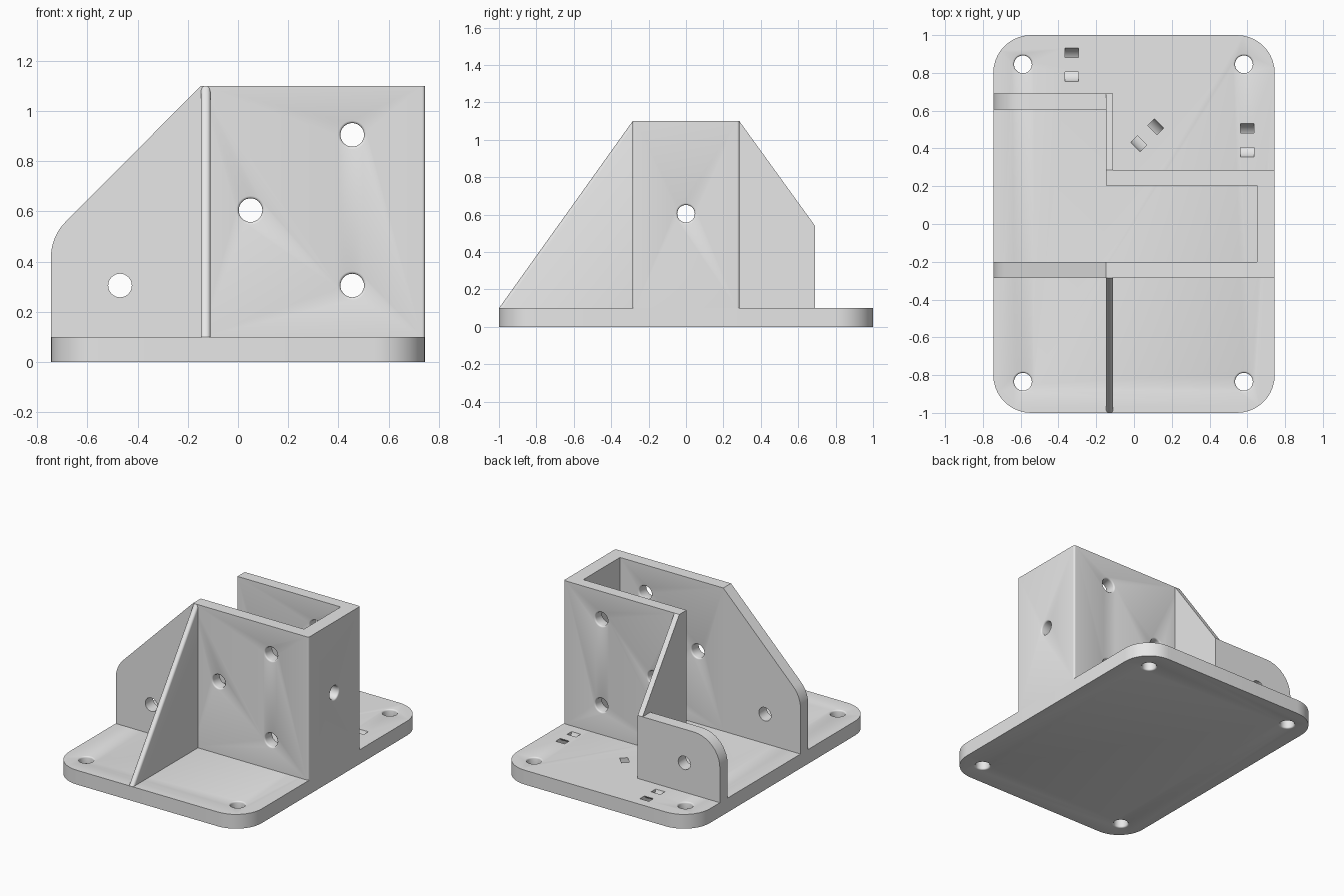
import bpy, bmesh, math
from mathutils import Vector, Matrix

cube = bpy.data.objects.get("Cube")
if cube:
    bpy.data.objects.remove(cube, do_unlink=True)

grey = bpy.data.materials.new("light_grey")
grey.use_nodes = True
colour = (0.8, 0.8, 0.8, 1)
grey.diffuse_color = colour
grey.node_tree.nodes["Principled BSDF"].inputs["Base Color"].default_value = colour

# Main sizes
HX, HY, FLOOR, TOP = 0.745, 1.0, 0.1, 1.1
FRONT, FRONT_IN, BACK_IN, BACK = -0.285, -0.2, 0.205, 0.285
RIB_X0, RIB_X1 = -0.148, -0.11
FLANGE_IN, FLANGE_OUT, FLANGE_TOP = 0.605, 0.69, 0.54
HOLE = 0.047


def fillet(points, steps=10):
    """Round each (a, b, radius) corner of a closed outline."""
    out = []
    for i, (a, b, r) in enumerate(points):
        p = Vector((a, b))
        if not r:
            out.append(p)
            continue
        d0 = (Vector(points[i - 1][:2]) - p).normalized()
        d1 = (Vector(points[(i + 1) % len(points)][:2]) - p).normalized()
        half = d0.angle(d1) / 2
        centre = p + (d0 + d1).normalized() * r / math.sin(half)
        v0 = p + d0 * r / math.tan(half) - centre
        v1 = p + d1 * r / math.tan(half) - centre
        for k in range(steps + 1):
            t = k / steps
            mix = v0.lerp(v1, 0.5).normalized() if t == 0.5 else None
            ang = v0.angle(v1)
            v = (v0 * math.sin((1 - t) * ang) + v1 * math.sin(t * ang)) / math.sin(ang)
            out.append(centre + (mix * r if mix else v))
    return out


def place(axis, a, b, t):
    """Outline coordinates a, b and depth t, for extrusion along axis."""
    return {"x": (t, a, b), "y": (a, t, b), "z": (a, b, t)}[axis]


def finish(name, bm):
    bmesh.ops.recalc_face_normals(bm, faces=bm.faces)
    mesh = bpy.data.meshes.new(name)
    bm.to_mesh(mesh)
    bm.free()
    mesh.materials.append(grey)
    obj = bpy.data.objects.new(name, mesh)
    bpy.context.collection.objects.link(obj)
    return obj


def prism(name, points, axis, lo, hi, bevel_rule=None, bevel=0.0):
    bm = bmesh.new()
    outline = fillet(points)
    rings = [[bm.verts.new(place(axis, p.x, p.y, t)) for p in outline] for t in (lo, hi)]
    bm.faces.new(rings[0])
    bm.faces.new(rings[1])
    n = len(outline)
    for i in range(n):
        j = (i + 1) % n
        bm.faces.new((rings[0][i], rings[0][j], rings[1][j], rings[1][i]))
    if bevel_rule:
        edges = [e for e in bm.edges if bevel_rule(*(v.co for v in e.verts))]
        bmesh.ops.bevel(bm, geom=edges, offset=bevel, segments=4, profile=0.5,
                        affect='EDGES', clamp_overlap=True)
    return finish(name, bm)


def drill(axis, a, b, lo, hi, lip=0.01, sides=32):
    """Hole cutter with softly flared rims."""
    rim = [(lip * (1 - math.cos(q)), lip * (1 - math.sin(q)))
           for q in (math.radians(30 * k) for k in range(4))] if lip else []
    profile = [(lo - 0.02, HOLE + lip)] + [(lo + d, HOLE + f) for d, f in rim]
    profile += [(hi - d, HOLE + f) for d, f in reversed(rim)] + [(hi + 0.02, HOLE + lip)]
    bm = bmesh.new()
    rings = []
    for t, r in profile:
        rings.append([bm.verts.new(place(axis, a + r * math.cos(math.tau * k / sides),
                                         b + r * math.sin(math.tau * k / sides), t))
                      for k in range(sides)])
    for r0, r1 in zip(rings, rings[1:]):
        for k in range(sides):
            m = (k + 1) % sides
            bm.faces.new((r0[k], r0[m], r1[m], r1[k]))
    bm.faces.new(rings[0])
    bm.faces.new(rings[-1])
    return finish("hole_cutter", bm)


def tie_cutter(x, y, turn):
    """Curved tunnel that opens as two small slots in the floor."""
    arc = [math.pi * k / 16 for k in range(17)]
    outline = [(-r * math.cos(q), -r * math.sin(q), 0)
               for r, qs in ((0.09, arc), (0.042, arc[::-1])) for q in qs]
    obj = prism("tie_cutter", outline, "x", -0.035, 0.035)
    obj.data.transform(Matrix.Translation((x, y, FLOOR + 0.018)) @ Matrix.Rotation(turn, 4, 'Z'))
    return obj


def cut(obj, cutters):
    bpy.context.view_layer.objects.active = obj
    for c in cutters:
        mod = obj.modifiers.new("cut", 'BOOLEAN')
        mod.operation, mod.solver, mod.object = 'DIFFERENCE', 'EXACT', c
        bpy.ops.object.modifier_apply(modifier=mod.name)
        bpy.data.objects.remove(c, do_unlink=True)


# Base plate with a rounded lower rim, screw holes and tie slots
base = prism("base_plate", [(x, y, 0.2) for x, y in ((-HX, -HY), (HX, -HY), (HX, HY), (-HX, HY))],
             "z", 0, FLOOR, lambda p, q: p.z < 0.01 and q.z < 0.01, 0.02)
cut(base, [drill("z", x, y, 0, FLOOR) for x in (-0.588, 0.582) for y in (-0.835, 0.845)]
    + [tie_cutter(-0.33, 0.843, 0), tie_cutter(0.6, 0.443, 0),
       tie_cutter(0.07, 0.47, math.radians(-45))])

# Three-sided upright channel
channel = prism("channel_walls", [
    (RIB_X0, FRONT, 0), (HX, FRONT, 0.012), (HX, BACK, 0.012), (RIB_X0, BACK, 0.012),
    (RIB_X0, BACK_IN, 0), (0.65, BACK_IN, 0), (0.65, FRONT_IN, 0), (RIB_X0, FRONT_IN, 0)],
    "z", FLOOR, TOP)
cut(channel, [drill("y", x, z, lo, hi) for lo, hi in ((FRONT, FRONT_IN), (BACK_IN, BACK))
              for x, z in ((0.455, 0.905), (0.05, 0.605), (0.455, 0.305))]
    + [drill("x", 0, 0.605, 0.65, HX)])

# Sloping extension of the front wall
wing = prism("front_wall_wing", [(-HX, FLOOR, 0), (RIB_X0, FLOOR, 0), (RIB_X0, TOP, 0),
                                 (-HX, 0.5, 0.2)], "y", FRONT, FRONT_IN)
cut(wing, [drill("y", -0.47, 0.305, FRONT, FRONT_IN, 0)])

# Low flange at the back
flange = prism("back_flange", [(-HX, FLOOR, 0), (RIB_X0, FLOOR, 0), (RIB_X0, FLANGE_TOP, 0),
                               (-HX, FLANGE_TOP, 0.2)], "y", FLANGE_IN, FLANGE_OUT)
cut(flange, [drill("y", -0.47, 0.305, FLANGE_IN, FLANGE_OUT, 0)])

# Bracing ribs: the front one has a rounded sloping edge
front_rib = prism("front_rib", [(-HY, FLOOR, 0), (FRONT, FLOOR, 0), (FRONT, TOP, 0)],
                  "x", RIB_X0, RIB_X1,
                  lambda p, q: abs(p.z - q.z) > 0.5 and abs(p.y - q.y) > 0.5, 0.016)
back_rib = prism("back_rib", [(BACK - 0.02, FLOOR, 0), (FLANGE_OUT, FLOOR, 0),
                              (FLANGE_OUT, FLANGE_TOP, 0), (BACK, TOP, 0),
                              (BACK - 0.02, TOP - 0.001, 0)], "x", RIB_X0, RIB_X1)

# Smooth the curves, keep the edges sharp
parts = [base, channel, wing, flange, front_rib, back_rib]
for obj in bpy.context.view_layer.objects:
    obj.select_set(obj in parts)
bpy.context.view_layer.objects.active = base
bpy.ops.object.shade_smooth_by_angle(angle=math.radians(35))
